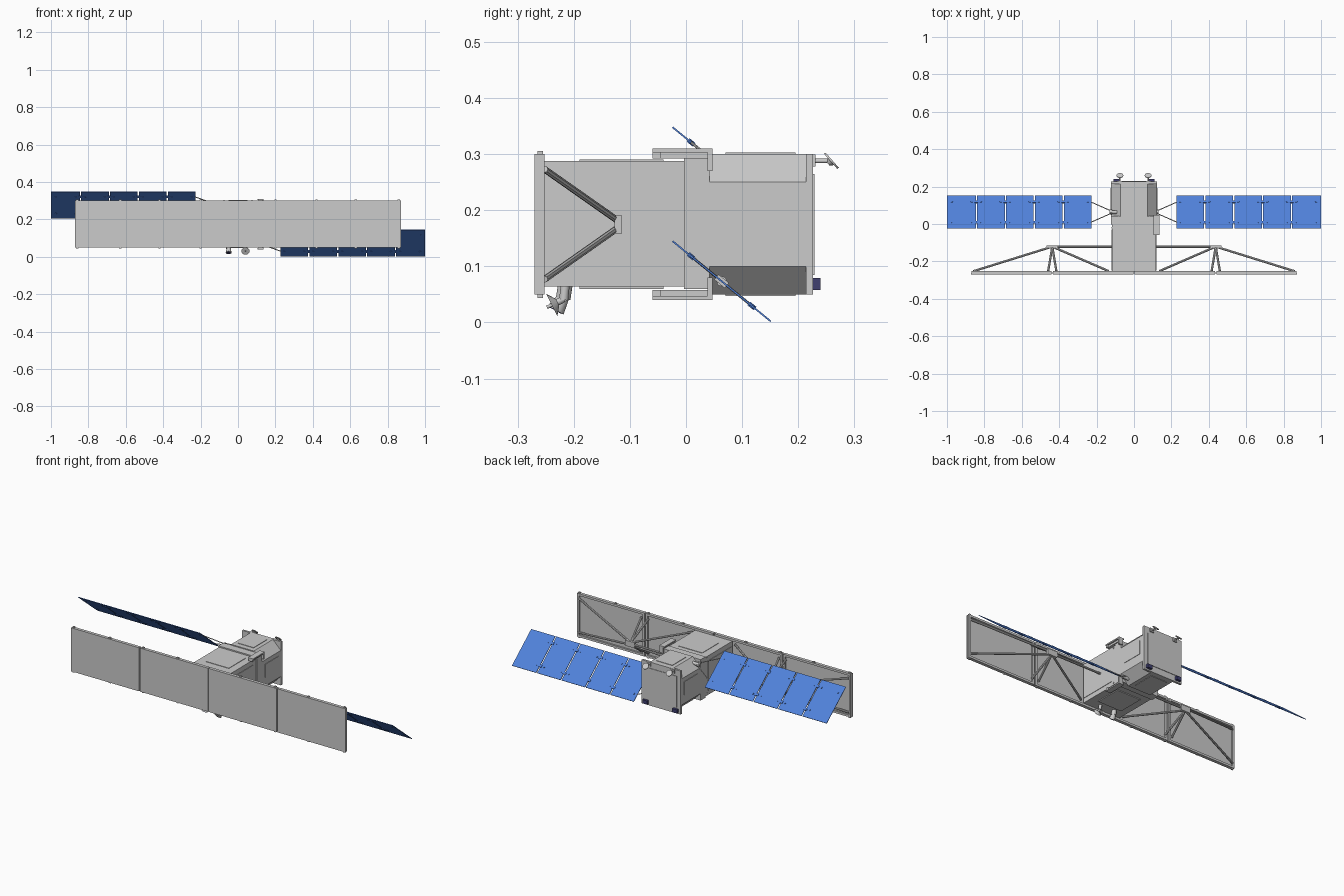
import bpy, bmesh, math
from mathutils import Vector, Matrix

if "Cube" in bpy.data.objects:
    bpy.data.objects.remove(bpy.data.objects["Cube"])

blue = bpy.data.materials.new("solar_blue")
blue.diffuse_color = (0.08, 0.22, 0.7, 1)
blue.use_nodes = True
blue.node_tree.nodes["Principled BSDF"].inputs["Base Color"].default_value = blue.diffuse_color
navy = bpy.data.materials.new("thruster_navy")
navy.diffuse_color = (0.05, 0.05, 0.16, 1)
navy.use_nodes = True
navy.node_tree.nodes["Principled BSDF"].inputs["Base Color"].default_value = navy.diffuse_color


def finish(name, bm, mat=None, smooth=False):
    me = bpy.data.meshes.new(name)
    bmesh.ops.recalc_face_normals(bm, faces=bm.faces)
    for f in bm.faces:
        f.smooth = smooth and len(f.verts) == 4
    bm.to_mesh(me)
    bm.free()
    ob = bpy.data.objects.new(name, me)
    bpy.context.collection.objects.link(ob)
    if mat:
        me.materials.append(mat)
    return ob


def add_box(bm, x, y, z, m=Matrix()):
    """Box from (min, max) pairs, transformed by m."""
    size = Matrix.Diagonal((x[1] - x[0], y[1] - y[0], z[1] - z[0], 1))
    loc = Matrix.Translation((sum(x) / 2, sum(y) / 2, sum(z) / 2))
    bmesh.ops.create_cube(bm, size=1, matrix=m @ loc @ size)


def box(name, x, y, z, mat=None):
    bm = bmesh.new()
    add_box(bm, x, y, z)
    return finish(name, bm, mat)


def add_rod(bm, p, q, r, r2=None, sides=8):
    p, q = Vector(p), Vector(q)
    d = q - p
    m = Matrix.Translation((p + q) / 2) @ d.to_track_quat('Z', 'Y').to_matrix().to_4x4()
    bmesh.ops.create_cone(bm, cap_ends=True, segments=sides, radius1=r,
                          radius2=r if r2 is None else r2, depth=d.length, matrix=m)


def rod(name, p, q, r, r2=None, sides=20, mat=None):
    bm = bmesh.new()
    add_rod(bm, p, q, r, r2, sides)
    return finish(name, bm, mat, True)


CZ = 0.175  # height of the central axis

# Front bus, middle frame and chamfered rear bus
box("front_bus", (-.118, .118), (-.255, 0), (.064, .288))
box("middle_frame", (-.122, .122), (-.004, .042), (.06, .295))
bm = bmesh.new()
hx, hz, c = .122, .125, .05
prof = [(hx, hz - c), (hx - c, hz), (c - hx, hz), (-hx, hz - c),
        (-hx, c - hz), (c - hx, -hz), (hx - c, -hz), (hx, c - hz)]
face = bm.faces.new([bm.verts.new((x, .04, CZ + z)) for x, z in prof])
ext = bmesh.ops.extrude_face_region(bm, geom=[face])
bmesh.ops.translate(bm, vec=(0, .176, 0), verts=[v for v in ext['geom'] if isinstance(v, bmesh.types.BMVert)])
finish("rear_bus", bm)
box("back_plate", (-.123, .123), (.214, .226), (.05, .30))
box("back_cover", (-.1, .1), (.22, .229), (.085, .265))

# Thin access covers on the sides, top and bottom
bm = bmesh.new()
for s in (-1, 1):
    sx = sorted((s * .11, s * .1205))
    add_box(bm, sx, (-.248, -.03), (.09, .26))
    add_box(bm, [v + s * .004 for v in sx], (.07, .193), (.15, .226))
    lo = sorted((CZ + s * .1, CZ + s * .1155))
    add_box(bm, (-.075, .075), (-.19, -.04), lo)
    add_box(bm, (-.05, .05), (.07, .195), sorted((CZ + s * .12, CZ + s * .1275)))
    for z in (.076, .279):
        add_box(bm, sx, (-.025, -.016), (z - .004, z + .004))
finish("access_covers", bm)

# Hooked brackets along the upper and lower edges of the middle frame
bm = bmesh.new()
for s in (-1, 1):
    add_box(bm, (.105, .137), (-.06, .047), sorted((CZ + s * .128, CZ + s * .135)))
    add_box(bm, (.11, .134), (-.06, -.045), sorted((CZ + s * .117, CZ + s * .13)))
    add_box(bm, (.112, .137), (.038, .047), sorted((CZ + s * .095, CZ + s * .13)))
    add_box(bm, (.112, .128), (-.045, .04), sorted((CZ + s * .117, CZ + s * .13)))
finish("edge_brackets", bm)

# Long radar antenna: four face sheets with a raised frame behind
bm = bmesh.new()
for i in range(4):
    x0 = -.874 + i * .437
    add_box(bm, (x0 + .003, x0 + .434), (-.27, -.262), (.05, .30))
finish("antenna_sheets", bm)
bm = bmesh.new()
for i in range(4):
    x0, x1 = -.874 + i * .437 + .004, -.874 + (i + 1) * .437 - .004
    for z in (.05, .288):
        add_box(bm, (x0, x1), (-.264, -.252), (z, z + .012))
    for x in (x0, x1 - .012):
        add_box(bm, (x, x + .012), (-.264, -.252), (.05, .30))
for x in (-.437, 0, .437):
    add_box(bm, (x - .004, x + .004), (-.264, -.258), (.05, .30))
finish("antenna_frame", bm)
bm = bmesh.new()
for s in (-1, 1):
    for x in (.2, .42, .63, .86):
        for z in (.047, .303):
            add_box(bm, (s * x - .006, s * x + .006), (-.265, -.255), (z - .003, z + .003))
finish("antenna_edge_clips", bm)

# Support trusses behind the antenna wings
for s, side in ((-1, "left"), (1, "right")):
    bm = bmesh.new()
    apex = (s * .437, -.121, CZ)
    add_rod(bm, (s * .11, -.121, CZ), apex, .006)
    for zs in (-1, 1):
        a = (apex[0], apex[1], CZ + zs * .006)
        z = CZ + zs * .098
        for x in (.858, .135, .415, .459):
            add_rod(bm, a, (s * x, -.252, z), .006)
    add_box(bm, (s * .437 - .03, s * .437 + .03), (-.127, -.114), (CZ - .016, CZ + .016))
    finish(side + "_antenna_truss", bm)

# Solar wings: five tilted panels, the right one low and the left one high
tilt = math.atan2(-.143, .175)
for s, side in ((-1, "left"), (1, "right")):
    m = Matrix.Translation((0, .0635, .0735 if s > 0 else .2765)) @ Matrix.Rotation(tilt, 4, 'X')
    h = .113
    bm = bmesh.new()
    hinges = bmesh.new()
    for i in range(5):
        x0 = .226 + i * .155
        add_box(bm, sorted((s * x0, s * (x0 + (.149 if i < 4 else .154)))), (-h, h), (-.0015, .0015), m)
        for v in (-.07, .07):
            # round fixings and hinge tabs
            for dx in (.022, .128):
                add_rod(hinges, m @ Vector((s * (x0 + dx), v, -.003)), m @ Vector((s * (x0 + dx), v, .003)), .005)
            if i < 4:
                add_box(hinges, sorted((s * (x0 + .142), s * (x0 + .162))), (v - .007, v + .007), (-.004, .004), m)
    finish(side + "_solar_panels", bm, blue)
    finish(side + "_solar_hinges", hinges, blue)
    # yoke spreading from the drive hub to the first panel
    bm = bmesh.new()
    for v in (-.07, .07):
        add_rod(bm, m @ Vector((s * .12, v * .1, 0)), m @ Vector((s * .23, v, 0)), .0025)
    add_rod(bm, m @ Vector((s * .09, 0, 0)), m @ Vector((s * .128, 0, 0)), .009, sides=12)
    add_box(bm, sorted((s * .118, s * .132)), (-.012, .012), (-.006, .006), m)
    finish(side + "_solar_yoke", bm)

# Patch antennas and thrusters on the back plate
for s, side in ((-1, "left"), (1, "right")):
    x = s * .075
    n = Vector((0, .75, .66))
    tip = Vector((x, .259, .288))
    rod(side + "_patch_stem", (x, .22, .288), (x, .258, .288), .004, sides=12)
    rod(side + "_patch_disc", tip - n * .0015, tip + n * .002, .018)
    rod(side + "_patch_disc_hub", tip - n * .008, tip, .004, .01)
    box(side + "_patch_foot", (x - .012, x + .012), (.22, .231), (.278, .299))
    box(side + "_thruster", sorted((s * .08, s * .11)), (.225, .24), (.058, .079), navy)

# Dish and star tracker under the front of the bus
rod("tracker_body", (-.05, -.215, .068), (-.05, -.219, .042), .013)
rod("tracker_hood", (-.05, -.217, .048), (-.05, -.232, .022), .01, .016)
rod("tracker_lens", (-.05, -.23, .0255), (-.05, -.2325, .021), .012, mat=navy)
rod("dish_post", (.04, -.215, .07), (.04, -.218, .04), .008)
rod("dish_arm", (.04, -.218, .042), (.04, -.236, .032), .006)
rod("dish", (.04, -.229, .036), (.04, -.239, .031), .007, .022)
rod("dish_feed", (.04, -.237, .032), (.04, -.248, .027), .003)
